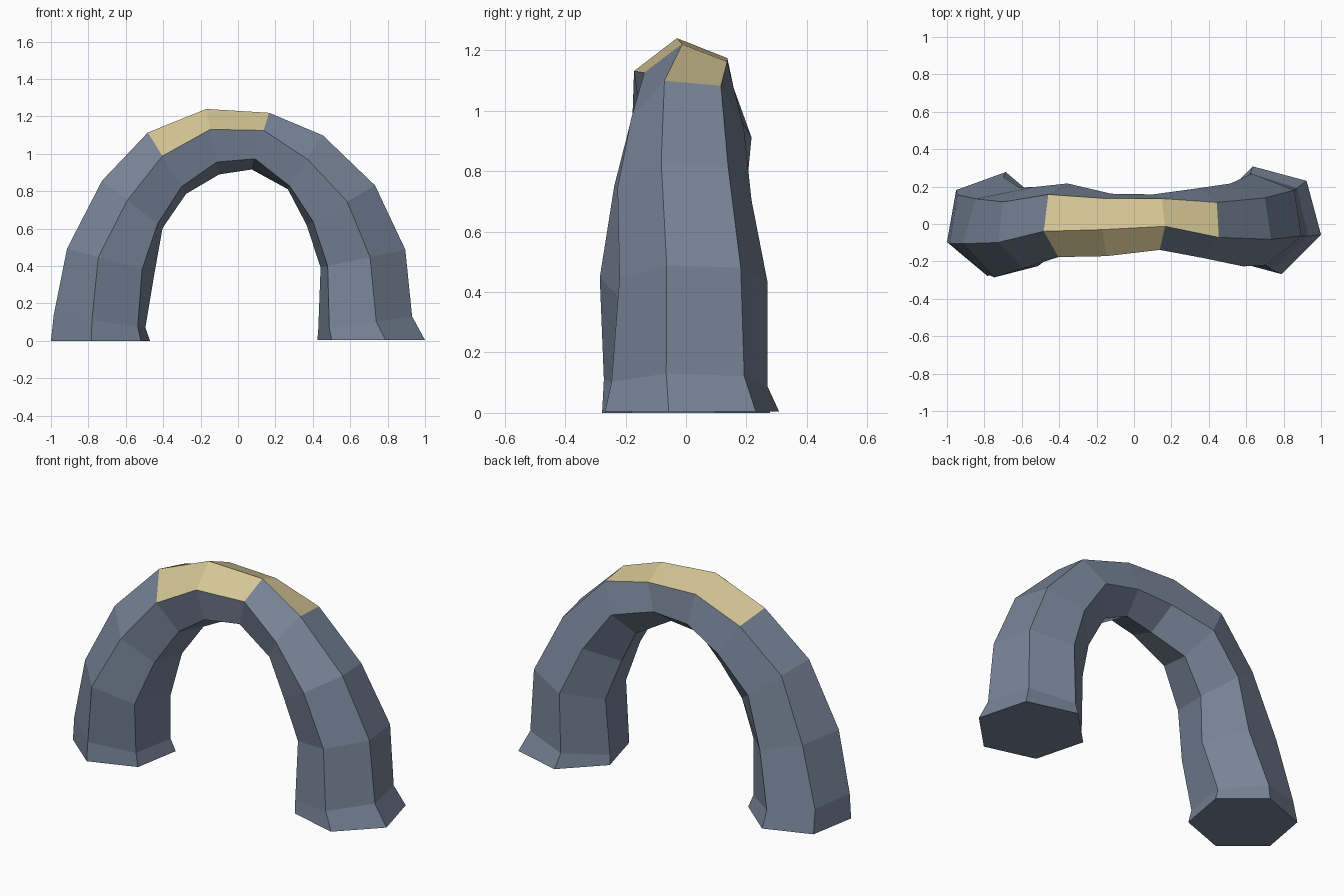
import bpy, bmesh, math
from mathutils import Vector

if "Cube" in bpy.data.objects:
    bpy.data.objects.remove(bpy.data.objects["Cube"])

SIDES = 6

# Arch stations from left foot to right foot:
# centre x, y, z, radius, outward angle in the xz plane, spin of the hexagon (degrees)
STATIONS = [
    (-0.735, 0.00, 0.010, 0.282, 180, -20),
    (-0.740, -0.01, 0.115, 0.265, 172, -21),
    (-0.680, -0.045, 0.440, 0.250, 165, -14),
    (-0.565, -0.02, 0.740, 0.220, 142, -21),
    (-0.380, 0.02, 0.960, 0.202, 122, -17),
    (-0.135, -0.005, 1.075, 0.180, 101, -8),
    (0.120, 0.01, 1.078, 0.160, 73, -8),
    (0.360, 0.005, 0.965, 0.188, 57, -24),
    (0.550, -0.005, 0.735, 0.225, 30, -20),
    (0.668, 0.025, 0.450, 0.248, 12, -21),
    (0.680, 0.012, 0.105, 0.265, 8, -17),
    (0.712, 0.02, 0.015, 0.298, 0, -15),
]


def material(name, rgb):
    mat = bpy.data.materials.new(name)
    mat.diffuse_color = (*rgb, 1.0)
    mat.use_nodes = True
    mat.node_tree.nodes["Principled BSDF"].inputs["Base Color"].default_value = mat.diffuse_color
    return mat


def hexagon(bm, x, y, z, radius, outward, spin):
    """Ring of six vertices; vertex 0 is the outer front corner."""
    a = math.radians(outward)
    out = Vector((math.cos(a), 0, math.sin(a)))
    ring = []
    for k in range(SIDES):
        t = math.radians(spin + k * 360 / SIDES)
        offset = out * math.cos(t) + Vector((0, math.sin(t), 0))
        ring.append(bm.verts.new(Vector((x, y, z)) + offset * radius))
    return ring


# Arch: hexagonal tube swept over the stations
bm = bmesh.new()
rings = [hexagon(bm, *s) for s in STATIONS]
for i, (a, b) in enumerate(zip(rings, rings[1:])):
    for k in range(SIDES):
        n = (k + 1) % SIDES
        face = bm.faces.new((a[k], a[n], b[n], b[k]))
        # Sandy patch: top strip over the crown, plus part of the front slope
        on_top = k == 0 and 4 <= i <= 6
        on_front = k == SIDES - 1 and 4 <= i <= 5
        face.material_index = 1 if on_top or on_front else 0

# Flat soles
bm.faces.new(rings[0])
bm.faces.new(rings[-1])

# Stand on the ground
low = min(v.co.z for v in bm.verts)
for v in bm.verts:
    v.co.z -= low
bmesh.ops.recalc_face_normals(bm, faces=bm.faces)

mesh = bpy.data.meshes.new("rock_arch")
bm.to_mesh(mesh)
bm.free()
mesh.materials.append(material("slate_blue", (0.185, 0.230, 0.310)))
mesh.materials.append(material("sand", (0.66, 0.56, 0.30)))
arch = bpy.data.objects.new("rock_arch", mesh)
bpy.context.collection.objects.link(arch)
